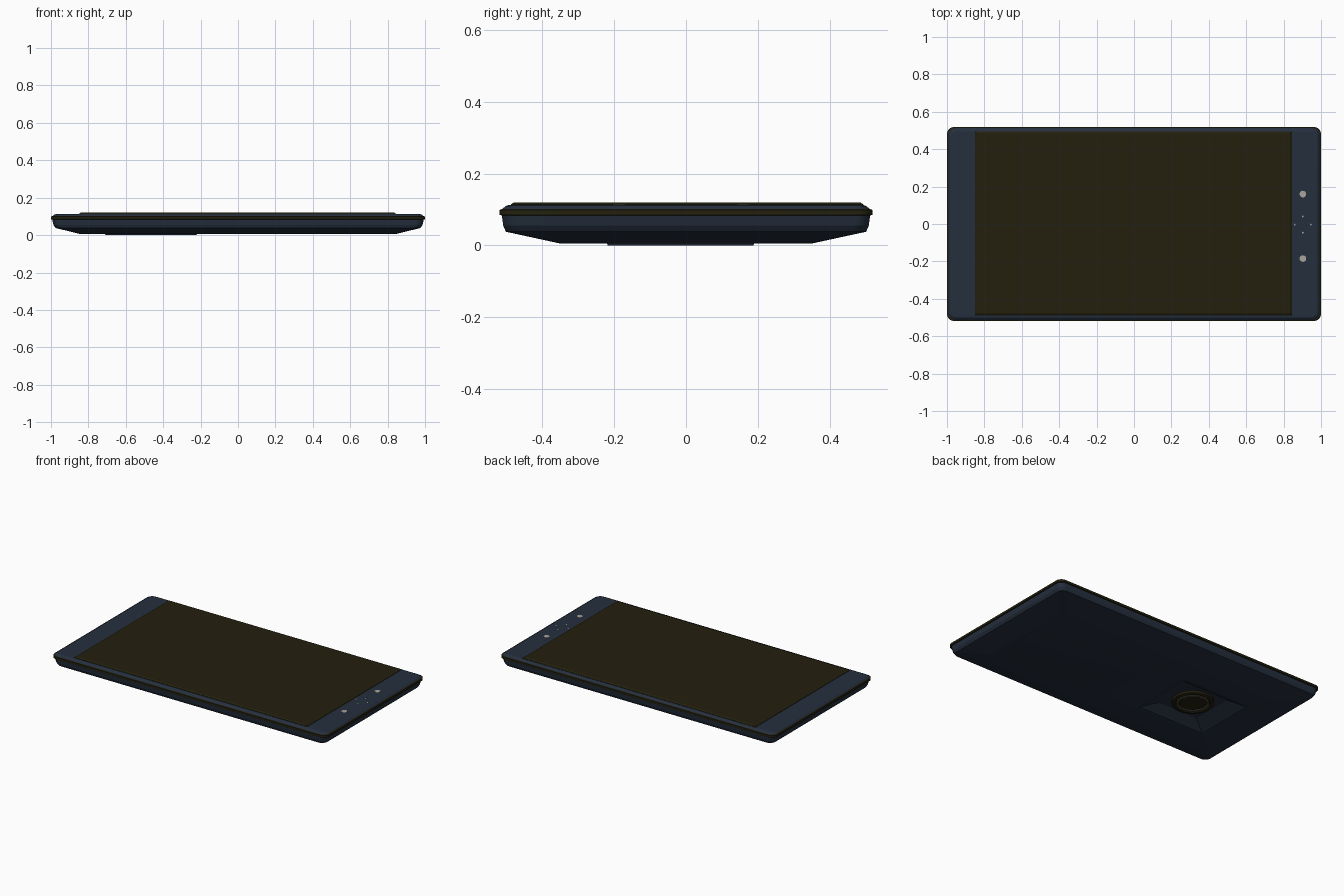
import bpy, bmesh, math

if "Cube" in bpy.data.objects:
    bpy.data.objects.remove(bpy.data.objects["Cube"])


def material(name, rgb):
    m = bpy.data.materials.new(name)
    m.diffuse_color = (*rgb, 1)
    m.use_nodes = True
    m.node_tree.nodes["Principled BSDF"].inputs["Base Color"].default_value = m.diffuse_color
    return m


NAVY = material("navy shell", (0.018, 0.028, 0.047))
OLIVE = material("dark olive glass", (0.0168, 0.0146, 0.0045))
GREY = material("pale grey", (0.40, 0.37, 0.34))
BRONZE = material("dull bronze", (0.10, 0.085, 0.065))


def finish(name, bm, mats, angle=12):
    bmesh.ops.recalc_face_normals(bm, faces=bm.faces)
    me = bpy.data.meshes.new(name)
    bm.to_mesh(me)
    bm.free()
    for m in mats:
        me.materials.append(m)
    ob = bpy.data.objects.new(name, me)
    bpy.context.collection.objects.link(ob)
    bpy.ops.object.select_all(action='DESELECT')
    ob.select_set(True)
    bpy.context.view_layer.objects.active = ob
    bpy.ops.object.shade_smooth_by_angle(angle=math.radians(angle))
    return ob


def ring(bm, hx, hy, z, r=0.0, cx=0.0, cy=0.0, seg=10):
    """Rectangle loop, rounded when r > 0."""
    vs = []
    for i, (sx, sy) in enumerate(((1, 1), (-1, 1), (-1, -1), (1, -1))):
        for k in range(seg + 1 if r else 1):
            a = math.pi / 2 * (i + k / seg)
            vs.append(bm.verts.new((cx + sx * (hx - r) + r * math.cos(a),
                                    cy + sy * (hy - r) + r * math.sin(a), z)))
    return vs


def loft(bm, rings):
    for a, b in zip(rings, rings[1:]):
        for i in range(len(a)):
            j = (i + 1) % len(a)
            bm.faces.new((a[i], a[j], b[j], b[i]))


def loop_edges(bm, vs):
    return [bm.edges.get((vs[i - 1], vs[i])) for i in range(len(vs))]


def turned(name, profile, loc, mat, seg=40):
    """Lathe of (radius, z) points; radius 0 closes the shape."""
    bm = bmesh.new()
    vs = [bm.verts.new((r, 0, z)) for r, z in profile]
    es = [bm.edges.new(p) for p in zip(vs, vs[1:])]
    bmesh.ops.spin(bm, geom=vs + es, axis=(0, 0, 1), cent=(0, 0, 0),
                   angle=math.tau, steps=seg, use_duplicate=False)
    bmesh.ops.remove_doubles(bm, verts=bm.verts, dist=1e-5)
    ob = finish(name, bm, [mat], 30)
    ob.location = loc


# Shell: lofted rounded rectangles with a sunken square well in the back
CX, CY = -0.465, -0.015
bm = bmesh.new()
shell = [ring(bm, *p) for p in (
    (0.84, 0.35, 0.005, 0.04), (0.975, 0.502, 0.038, 0.04),
    (0.987, 0.509, 0.055, 0.04), (0.993, 0.513, 0.083, 0.04),
    (1.0, 0.519, 0.085, 0.04), (1.0, 0.519, 0.099, 0.04),
    (0.993, 0.512, 0.101, 0.04), (0.985, 0.503, 0.109, 0.035),
    (0.975, 0.495, 0.112, 0.03))]
loft(bm, shell)
bm.faces.new(shell[-1])
well = [ring(bm, *p, 0, CX, CY) for p in (
    (0.245, 0.205, 0.005), (0.243, 0.203, 0.0), (0.145, 0.14, 0.04))]
loft(bm, well)
bm.faces.new(well[-1])
bmesh.ops.triangle_fill(bm, use_beauty=True,
                        edges=loop_edges(bm, shell[0]) + loop_edges(bm, well[0]))
# Dark trim band around the rim
for f in bm.faces:
    z = f.calc_center_median().z
    if 0.0835 < z < 0.1005 and max(abs(v.co.y) for v in f.verts) > 0.4:
        f.material_index = 1
finish("shell", bm, [NAVY, OLIVE])

# Screen plate with chamfered edge
bm = bmesh.new()
screen = [ring(bm, hx, hy, z, 0, -0.003, 0.003) for hx, hy, z in (
    (0.848, 0.491, 0.108), (0.848, 0.491, 0.114), (0.838, 0.482, 0.120))]
loft(bm, screen)
bm.faces.new(screen[0])
bm.faces.new(screen[-1])
finish("screen", bm, [OLIVE])

# Camera lens in the well
turned("lens_barrel", [(0.125, 0.042), (0.125, 0.026), (0.115, 0.022), (0.105, 0.022),
                       (0.098, 0.03), (0, 0.03)], (CX, CY, 0), OLIVE)
turned("lens_ring", [(0.096, 0.031), (0.096, 0.025), (0.084, 0.025), (0.084, 0.031)],
       (CX, CY, 0), BRONZE)
turned("lens_glass", [(0.084, 0.031), (0.08, 0.028), (0, 0.026)], (CX, CY, 0), OLIVE)

# Sensor dots on the front, and the tiny marks between them
for i, y in enumerate((0.16, -0.185)):
    turned(f"sensor_dot_{i + 1}", [(0.018, 0.110), (0.018, 0.114), (0, 0.114)],
           (0.903, y, 0), GREY, 16)
for i in range(4):
    a = i * math.pi / 2
    turned(f"sensor_mark_{i + 1}", [(0.005, 0.111), (0.005, 0.113), (0, 0.113)],
           (0.903 + 0.043 * math.cos(a), -0.003 + 0.043 * math.sin(a), 0), GREY, 8)
